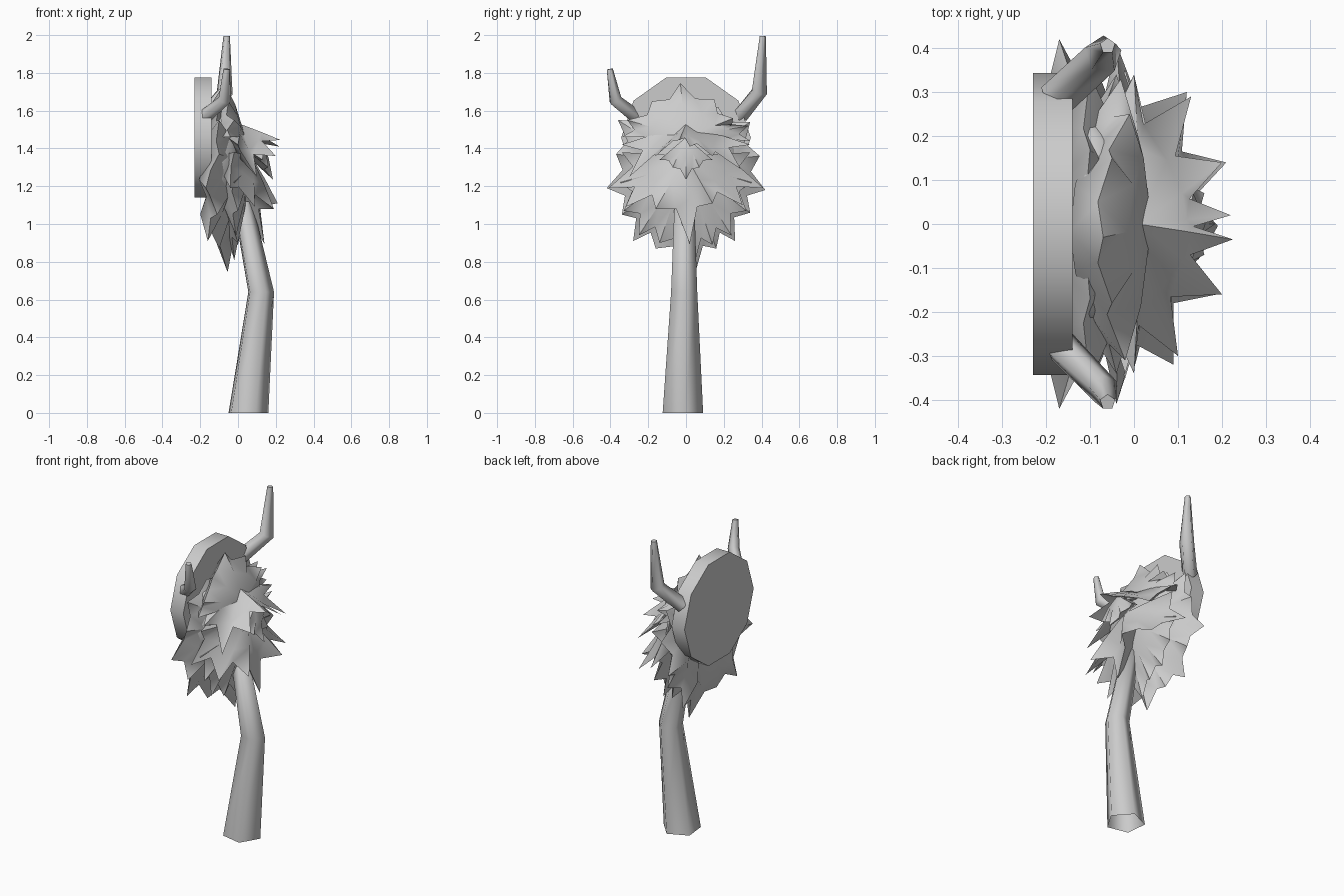
import bpy, bmesh, math
from mathutils import Vector

cube = bpy.data.objects.get("Cube")
if cube:
    bpy.data.objects.remove(cube, do_unlink=True)

grey = bpy.data.materials.new("plain grey")
grey.use_nodes = True
grey.diffuse_color = (0.6, 0.6, 0.6, 1)
grey.node_tree.nodes["Principled BSDF"].inputs["Base Color"].default_value = (0.6, 0.6, 0.6, 1)


def finish(name, bm, angle=45):
    bmesh.ops.recalc_face_normals(bm, faces=bm.faces)
    mesh = bpy.data.meshes.new(name)
    bm.to_mesh(mesh)
    bm.free()
    ob = bpy.data.objects.new(name, mesh)
    bpy.context.collection.objects.link(ob)
    mesh.materials.append(grey)
    bpy.ops.object.select_all(action='DESELECT')
    ob.select_set(True)
    bpy.context.view_layer.objects.active = ob
    bpy.ops.object.shade_smooth_by_angle(angle=math.radians(angle))
    return ob


def tube(name, path, upright=False):
    """Loft a tapered five-sided tube, open at its start, through (centre, radius) stations."""
    bm = bmesh.new()
    sides = 5
    points = [Vector(p) for p, r in path]
    rings = []
    for i, (p, r) in enumerate(path):
        along = points[min(i + 1, len(path) - 1)] - points[max(i - 1, 0)]
        u, v = Vector((0.21, 0.98, 0)), Vector((-0.98, 0.21, 0))
        if not upright:
            u = along.cross(Vector((1, 0, 0))).normalized()
            v = along.cross(u).normalized()
        ring = []
        for k in range(sides):
            a = math.tau * k / sides
            ring.append(bm.verts.new(points[i] + r * (math.cos(a) * u + math.sin(a) * v)))
        rings.append(ring)
    for low, high in zip(rings, rings[1:]):
        for k in range(sides):
            n = (k + 1) % sides
            bm.faces.new((low[k], low[n], high[n], high[k]))
    bm.faces.new(rings[-1])
    return finish(name, bm, 80)


def ruff(name, tips, hub, length=0.55, notch=0.2, sink=0.05, bulge=0.02, closed=False):
    """Solid collar of plump, pointed tufts fanning away from a hub."""
    bm = bmesh.new()
    hub = Vector(hub)
    tips = [Vector(t) for t in tips]
    n = len(tips)
    ahead = Vector((1, 0, 0))
    root, under, point, valley = [], [], [], []
    for t in tips:
        r = t.lerp(hub, length)
        root.append(bm.verts.new(r + ahead * bulge))
        under.append(bm.verts.new(r - ahead * sink * 1.6))
        point.append(bm.verts.new(t))
    for i in range(n if closed else n - 1):
        mid = (tips[i] + tips[(i + 1) % n]) / 2
        valley.append(bm.verts.new(mid.lerp(hub, notch) - ahead * sink * 0.5))
    count = len(valley)
    for i in range(n):
        if closed or i > 0:
            v = valley[i - 1]
            bm.faces.new((root[i], v, point[i]))
            bm.faces.new((under[i], point[i], v))
        if i < count:
            v, j = valley[i], (i + 1) % n
            bm.faces.new((root[i], point[i], v))
            bm.faces.new((under[i], v, point[i]))
            bm.faces.new((root[i], v, root[j]))
            bm.faces.new((under[i], under[j], v))
    front = bm.verts.new(hub + ahead * bulge)
    rear = bm.verts.new(hub - ahead * sink * 1.6)
    for i in range(count):
        j = (i + 1) % n
        bm.faces.new((root[i], root[j], front))
        bm.faces.new((under[j], under[i], rear))
    if not closed:
        for i in (0, -1):
            bm.faces.new((root[i], point[i], under[i]))
            bm.faces.new((root[i], under[i], rear, front))
    return finish(name, bm, 60)


# Round backing plate
bm = bmesh.new()
plate = []
for x in (-0.23, -0.14):
    plate.append([bm.verts.new((x, 0.343 * math.cos(math.tau * k / 10),
                                1.457 + 0.334 * math.sin(math.tau * k / 10))) for k in range(10)])
for k in range(10):
    n = (k + 1) % 10
    bm.faces.new((plate[0][k], plate[0][n], plate[1][n], plate[1][k]))
bm.faces.new(plate[0])
bm.faces.new(plate[1])
finish("backing_plate", bm)

# Handle with a bend
tube("handle", [((0.048, -0.02, 0), 0.113), ((0.118, -0.012, 0.64), 0.073),
                ((0.02, -0.01, 1.12), 0.055)], True)

# Uneven pair of horns
tube("right_horn", [((-0.175, -0.27, 1.57), 0.04), ((-0.07, -0.375, 1.655), 0.036),
                    ((-0.06, -0.405, 1.82), 0.018)])
tube("left_horn", [((-0.175, 0.285, 1.575), 0.045), ((-0.07, 0.385, 1.70), 0.045),
                   ((-0.06, 0.405, 1.995), 0.018)])

# Rounded head under the fur
bm = bmesh.new()
bmesh.ops.create_uvsphere(bm, u_segments=12, v_segments=8, radius=1)
for v in bm.verts:
    v.co = Vector((-0.1 + v.co.x * (0.13 if v.co.x > 0 else 0.05),
                   v.co.y * 0.29, 1.34 + v.co.z * 0.29))
finish("head", bm, 60)

# Rear mane, a full ring of tufts against the plate
ruff("rear_mane", [(-0.1, -0.36, 1.55), (-0.1, -0.37, 1.37), (-0.17, -0.42, 1.19),
                   (-0.11, -0.34, 1.05), (-0.16, -0.28, 0.91), (-0.1, -0.16, 0.87),
                   (-0.055, 0.05, 0.745), (-0.1, 0.16, 0.87), (-0.16, 0.26, 0.91),
                   (-0.11, 0.34, 1.06), (-0.17, 0.42, 1.18), (-0.1, 0.39, 1.36),
                   (-0.1, 0.34, 1.54), (-0.1, 0.17, 1.62), (-0.1, -0.17, 1.62)],
     (0.0, 0, 1.32), 0.35, 0.15, 0.06, 0.02, True)

# Lower beard
ruff("beard", [(-0.02, -0.35, 1.22), (0, -0.33, 1.07), (-0.01, -0.25, 0.94),
               (0.0, -0.14, 0.9), (-0.02, 0.05, 0.81), (0.0, 0.14, 0.89), (-0.01, 0.24, 0.94),
               (0, 0.32, 1.07), (-0.02, 0.35, 1.22)], (0.04, 0, 1.32), 0.45, 0.16, 0.06)

# Flared cheek tufts
ruff("cheek_fur", [(-0.02, -0.34, 1.38), (-0.04, -0.41, 1.19), (0.09, -0.32, 1.09),
                   (0.19, -0.16, 1.08), (0.14, 0.02, 0.895), (0.21, 0.14, 1.11),
                   (0.12, 0.3, 1.1), (-0.04, 0.41, 1.19), (0.0, 0.34, 1.38)],
     (0.06, 0, 1.36), 0.5, 0.25, 0.06, 0.01)

# Broad fan of snout tufts sloping forward
ruff("snout_fur", [(0.0, -0.34, 1.42), (0.1, -0.3, 1.25), (0.2, -0.16, 1.36),
                   (0.225, -0.035, 1.445), (0.22, 0.02, 1.41), (0.2, 0.14, 1.36),
                   (0.13, 0.29, 1.29), (0.0, 0.34, 1.42)],
     (0.0, 0, 1.53), 0.5, 0.28, 0.05, 0.01)

# Drooping nose tuft
ruff("nose_fur", [(0.13, -0.14, 1.34), (0.16, -0.07, 1.3), (0.185, 0.0, 1.235),
                  (0.16, 0.07, 1.3), (0.13, 0.14, 1.34)], (0.1, 0, 1.46), 0.5, 0.12, 0.05)

# Brow tufts pointing up
ruff("brow_fur", [(-0.04, -0.34, 1.46), (-0.02, -0.31, 1.55), (-0.05, -0.18, 1.65),
                  (-0.07, -0.03, 1.745), (-0.05, 0.15, 1.66), (-0.01, 0.25, 1.56),
                  (-0.03, 0.33, 1.52), (-0.04, 0.34, 1.44)], (0.02, 0, 1.46), 0.4, 0.16, 0.07)
